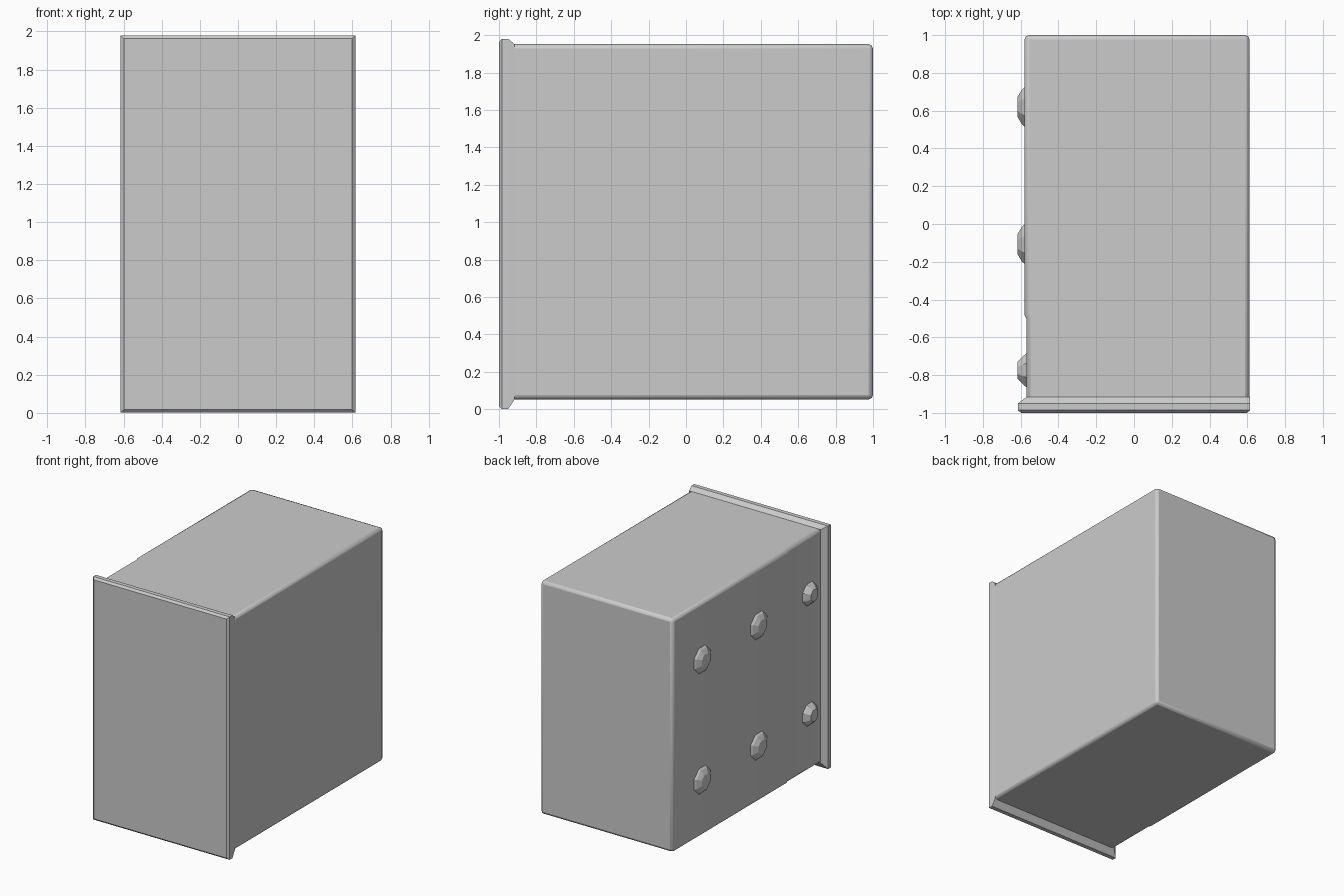
import bpy, bmesh, math

if "Cube" in bpy.data.objects:
    bpy.data.objects.remove(bpy.data.objects["Cube"])


def loft(name, rings):
    """Closed solid through a list of equal-length point rings."""
    bm = bmesh.new()
    vs = [[bm.verts.new(p) for p in ring] for ring in rings]
    n = len(vs[0])
    for a, b in zip(vs, vs[1:]):
        for i in range(n):
            j = (i + 1) % n
            bm.faces.new((a[i], a[j], b[j], b[i]))
    bm.faces.new(vs[0])
    bm.faces.new(vs[-1])
    bmesh.ops.recalc_face_normals(bm, faces=bm.faces)
    mesh = bpy.data.meshes.new(name)
    bm.to_mesh(mesh)
    bm.free()
    obj = bpy.data.objects.new(name, mesh)
    bpy.context.collection.objects.link(obj)
    return obj


def soften(obj, width):
    mod = obj.modifiers.new("Edge rounding", 'BEVEL')
    mod.width = width
    mod.segments = 2
    mod.limit_method = 'ANGLE'
    mod.angle_limit = math.radians(50)
    bpy.ops.object.select_all(action='DESELECT')
    obj.select_set(True)
    bpy.context.view_layer.objects.active = obj
    bpy.ops.object.shade_smooth_by_angle(angle=math.radians(30))


# Main box: plan outline with a shallow step on the left wall
outline = [(0.612, -0.96), (0.612, 1.0), (-0.58, 1.0),
           (-0.58, -0.48), (-0.57, -0.50), (-0.57, -0.96)]
body = loft("box_body", [[(x, y, z) for x, y in outline] for z in (0.053, 1.952)])
soften(body, 0.024)


# Front panel: lip overhanging the box, tapering back to it
def rect(y, x0, x1, z0, z1):
    return [(x0, y, z0), (x1, y, z0), (x1, y, z1), (x0, y, z1)]


loft("front_panel", [
    rect(-1.0, -0.598, 0.598, 0.017, 1.963),
    rect(-0.985, -0.615, 0.615, 0.002, 1.98),
    rect(-0.95, -0.615, 0.615, 0.002, 1.98),
    rect(-0.917, -0.57, 0.613, 0.053, 1.952),
])


# Faceted studs on the left wall
def stud(name, y, z, size, wall):
    profile = [(wall + 0.02, size), (wall, size),
               (wall - 0.014, size * 0.88), (-0.616, size * 0.52)]
    rings = [[(x, y + r * math.cos(a), z + r * math.sin(a))
              for a in (math.tau * (k + 0.5) / 8 for k in range(8))]
             for x, r in profile]
    loft(name, rings)


for row, z in (("lower", 0.505), ("upper", 1.485)):
    for col, y, size, wall in (("back", 0.62, 0.112, -0.58),
                               ("middle", -0.107, 0.112, -0.58),
                               ("front", -0.775, 0.096, -0.57)):
        stud(f"{row}_{col}_stud", y, z, size, wall)
